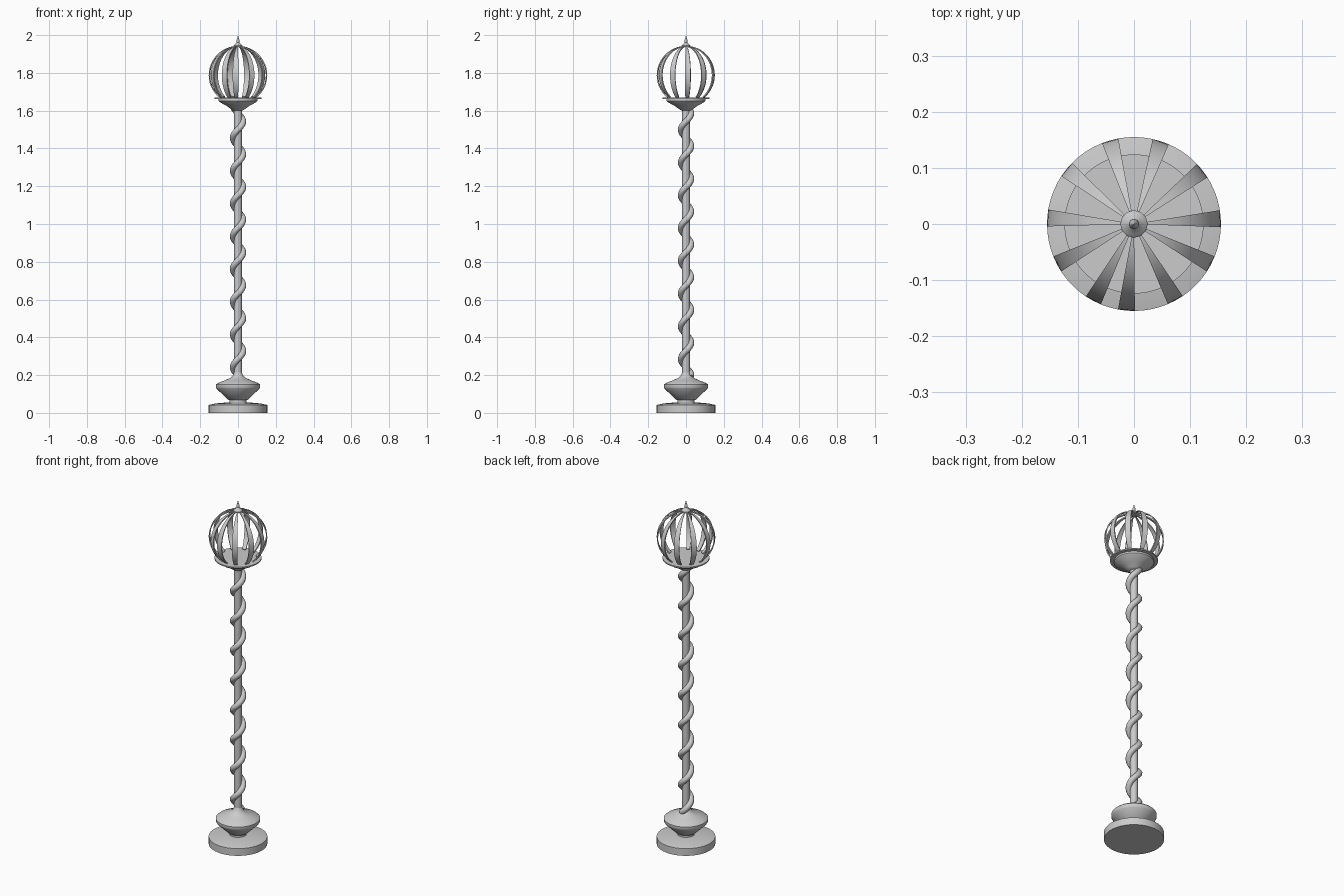
import bpy, bmesh
from math import sin, cos, pi, radians

if "Cube" in bpy.data.objects:
    bpy.data.objects.remove(bpy.data.objects["Cube"])


def finish(name, bm, angle=35):
    """Turn a bmesh into a named object, smooth but with sharp edges kept."""
    bmesh.ops.recalc_face_normals(bm, faces=bm.faces)
    mesh = bpy.data.meshes.new(name)
    bm.to_mesh(mesh)
    bm.free()
    ob = bpy.data.objects.new(name, mesh)
    bpy.context.collection.objects.link(ob)
    bpy.ops.object.select_all(action='DESELECT')
    ob.select_set(True)
    bpy.context.view_layer.objects.active = ob
    bpy.ops.object.shade_smooth_by_angle(angle=radians(angle))
    return ob


def lathe(name, profile, sides=64):
    """Revolve (radius, z) points about the z axis, closing both ends."""
    bm = bmesh.new()
    rings = [[bm.verts.new((r * cos(2 * pi * i / sides), r * sin(2 * pi * i / sides), z))
              for i in range(sides)] for r, z in profile]
    for a, b in zip(rings, rings[1:]):
        for i in range(sides):
            j = (i + 1) % sides
            bm.faces.new((a[i], a[j], b[j], b[i]))
    bm.faces.new(rings[0])
    bm.faces.new(rings[-1])
    return finish(name, bm)


# Base plinth and its bulging collar
lathe("base_plinth", [(0.155, 0), (0.155, 0.042), (0.12, 0.05), (0.05, 0.056)])
lathe("base_collar", [(0.045, 0.05), (0.045, 0.068), (0.056, 0.072), (0.113, 0.128),
                      (0.117, 0.136), (0.117, 0.15), (0.108, 0.158), (0.07, 0.172),
                      (0.04, 0.186), (0.026, 0.2), (0.02, 0.215)])

# Straight pole
lathe("pole", [(0.02, 0.19), (0.02, 1.63)], 32)

# Strand winding round the pole
curve = bpy.data.curves.new("strand_path", 'CURVE')
curve.dimensions = '3D'
curve.bevel_depth = 0.0165
curve.bevel_resolution = 3
curve.use_fill_caps = True
PITCH, Z0, Z1, STEPS = 0.1735, 0.19, 1.615, 260
path = curve.splines.new('POLY')
path.points.add(STEPS)
for i, p in enumerate(path.points):
    z = Z0 + (Z1 - Z0) * i / STEPS
    a = -pi / 2 + 2 * pi * (z - 0.285) / PITCH
    p.co = (0.027 * cos(a), 0.027 * sin(a), z, 1)
path.use_smooth = True
strand = bpy.data.objects.new("winding_strand", curve)
bpy.context.collection.objects.link(strand)

# Cup and thin tray under the lantern
lathe("lantern_cup", [(0.026, 1.602), (0.036, 1.608), (0.06, 1.625), (0.098, 1.646),
                      (0.103, 1.652), (0.103, 1.662)])
lathe("lantern_tray", [(0.124, 1.662), (0.124, 1.669)])

# Globe cage made of tapering curved ribs
CZ, R, T, HALF, N = 1.788, 0.155, 0.006, radians(5.6), 28
bm = bmesh.new()
for deg in (3.5, 38, 72, 106, 141, 176, 207.5, 242, 265, 298.5, 332.5):
    rows = []
    for k in range(N + 1):
        t = radians(3) + (radians(140) - radians(3)) * k / N
        rows.append([bm.verts.new((r * sin(t) * cos(radians(deg) + s * HALF),
                                   r * sin(t) * sin(radians(deg) + s * HALF),
                                   CZ + r * cos(t)))
                     for r, s in ((R, -1), (R, 1), (R - T, 1), (R - T, -1))])
    for a, b in zip(rows, rows[1:]):
        for i in range(4):
            j = (i + 1) % 4
            bm.faces.new((a[i], a[j], b[j], b[i]))
    bm.faces.new(rows[0])
    bm.faces.new(rows[-1])
finish("cage_ribs", bm)

# Pointed finial
lathe("finial", [(0.024, 1.937), (0.024, 1.944), (0.018, 1.95), (0.01, 1.956),
                 (0.007, 1.962), (0.009, 1.968), (0.007, 1.976), (0.003, 1.988),
                 (0.0006, 2.0)], 32)
